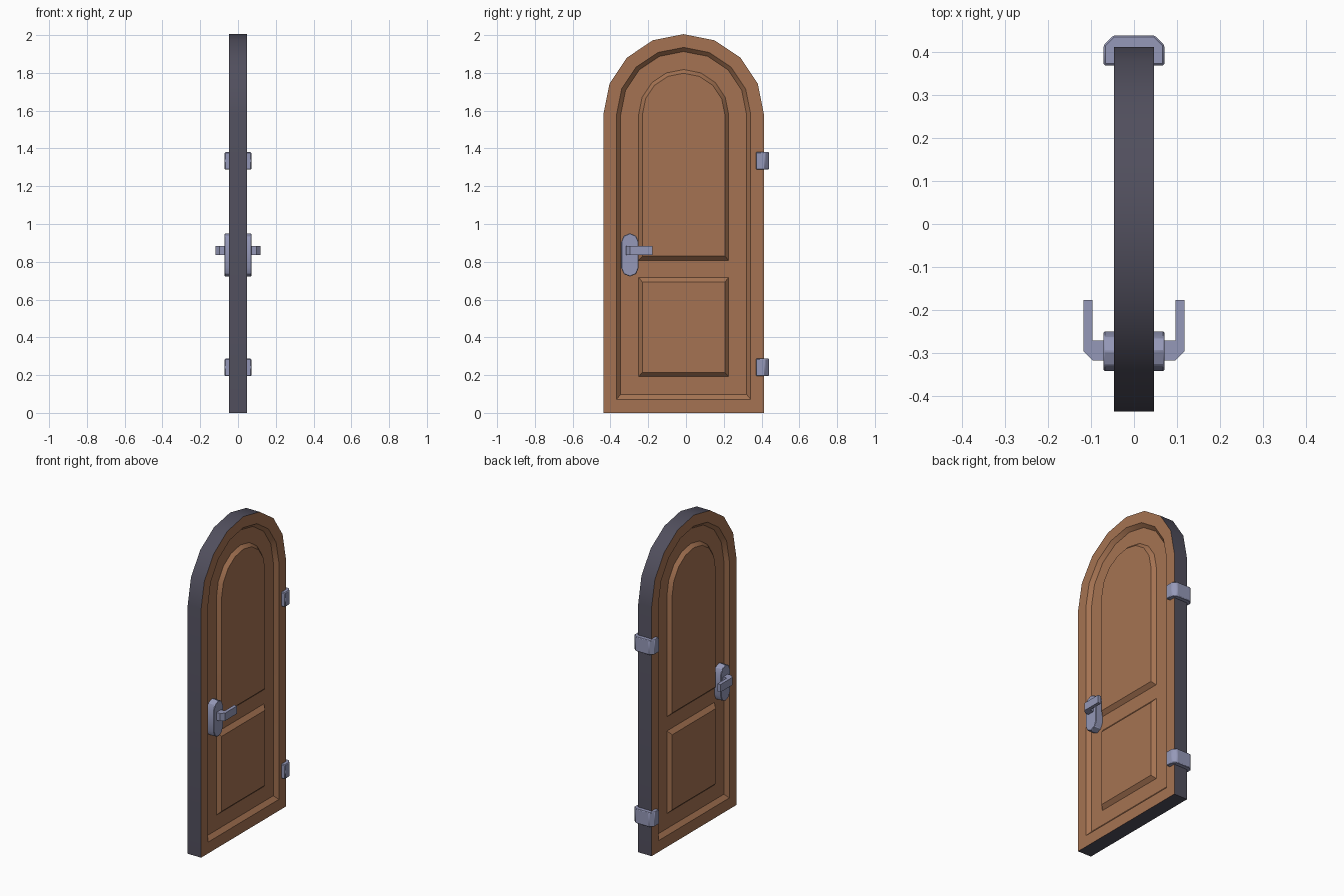
import bpy, bmesh, math
from mathutils import Vector

if "Cube" in bpy.data.objects:
    bpy.data.objects.remove(bpy.data.objects["Cube"])

CY = -0.0125        # centre line of the door leaf
SPRING = 1.58       # height where the arch begins
FACE, FLOOR = 0.047, 0.024


def material(name, rgb):
    m = bpy.data.materials.new(name)
    m.diffuse_color = (*rgb, 1)
    m.use_nodes = True
    m.node_tree.nodes["Principled BSDF"].inputs["Base Color"].default_value = m.diffuse_color
    return m


wood = material("warm wood", (0.376, 0.171, 0.084))
edge = material("dark edge", (0.082, 0.078, 0.11))
metal = material("blue grey metal", (0.30, 0.315, 0.48))


def arch(half, bottom):
    """Round-topped outline in (y, z) with an eight-sided arch."""
    pts = [(CY - half, bottom), (CY + half, bottom)]
    for i in range(9):
        a = math.pi * i / 8
        pts.append((CY + half * math.cos(a), SPRING + half * math.sin(a)))
    return pts


def rect(half, bottom, top):
    return [(CY - half, bottom), (CY + half, bottom), (CY + half, top), (CY - half, top)]


def loft(name, rings, mats, band=None, bevel=0):
    """Bridge closed rings of 3D points; faces of one band take the second material."""
    bm = bmesh.new()
    loops = [[bm.verts.new(p) for p in r] for r in rings]
    n = len(loops[0])
    bm.faces.new(loops[0])
    bm.faces.new(loops[-1])
    for k in range(len(loops) - 1):
        for i in range(n):
            j = (i + 1) % n
            f = bm.faces.new((loops[k][i], loops[k][j], loops[k + 1][j], loops[k + 1][i]))
            f.material_index = 1 if k == band else 0
    bmesh.ops.recalc_face_normals(bm, faces=bm.faces)
    me = bpy.data.meshes.new(name)
    bm.to_mesh(me)
    bm.free()
    ob = bpy.data.objects.new(name, me)
    bpy.context.collection.objects.link(ob)
    for m in mats:
        me.materials.append(m)
    if bevel:
        b = ob.modifiers.new("soft edges", 'BEVEL')
        b.width, b.segments = bevel, 1
    bpy.ops.object.select_all(action='DESELECT')
    ob.select_set(True)
    bpy.context.view_layer.objects.active = ob
    bpy.ops.object.shade_smooth_by_angle(angle=math.radians(30))
    return ob


def at_x(outline, x):
    return [Vector((x, y, z)) for y, z in outline]


def at_z(outline, z):
    return [Vector((x, y, z)) for x, y in outline]


def both_sides(layers):
    """Mirror (outline, x) layers, listed from the middle outward, to both faces."""
    return [at_x(o, -x) for o, x in reversed(layers)] + [at_x(o, x) for o, x in layers]


# Door leaf: dark rim, border and sunken field on both faces
loft("door_leaf", both_sides([(arch(0.425, 0), FACE), (arch(0.355, 0.072), FACE),
                              (arch(0.333, 0.098), FLOOR)]), [wood, edge], band=2)

# Raised panels
loft("upper_panel", both_sides([(arch(0.238, 0.808), FLOOR), (arch(0.218, 0.83), FACE)]), [wood])
loft("lower_panel", both_sides([(rect(0.238, 0.193, 0.718), FLOOR),
                                (rect(0.218, 0.215, 0.692), FACE)]), [wood])

# Hinge clasps wrapped round the back edge
c = 0.023
clasp = [(-0.071, 0.37), (0.071, 0.37), (0.071, 0.44 - c), (0.071 - c, 0.44),
         (c - 0.071, 0.44), (-0.071, 0.44 - c)]
for name, z in (("lower_hinge", 0.195), ("upper_hinge", 1.288)):
    loft(name, [at_z(clasp, z), at_z(clasp, z + 0.092)], [metal], bevel=0.004)

# Handle plate with rounded ends, through the leaf
HY, R = -0.297, 0.046
plate = []
for cz, start in ((0.905, 0), (0.768, math.pi)):
    for i in range(5):
        a = start + math.pi * i / 4
        plate.append((HY + R * math.cos(a), cz + R * math.sin(a)))
loft("handle_plate", both_sides([(plate, 0.071)]), [metal], bevel=0.003)

# Bent levers on both faces
lever = [(0.06, -0.318), (0.097, -0.318), (0.118, -0.297), (0.118, -0.177),
         (0.097, -0.177), (0.097, -0.272), (0.06, -0.272)]
for name, s in (("right_lever", 1), ("left_lever", -1)):
    outline = [(s * x, y) for x, y in lever]
    loft(name, [at_z(outline, 0.835), at_z(outline, 0.884)], [metal])
